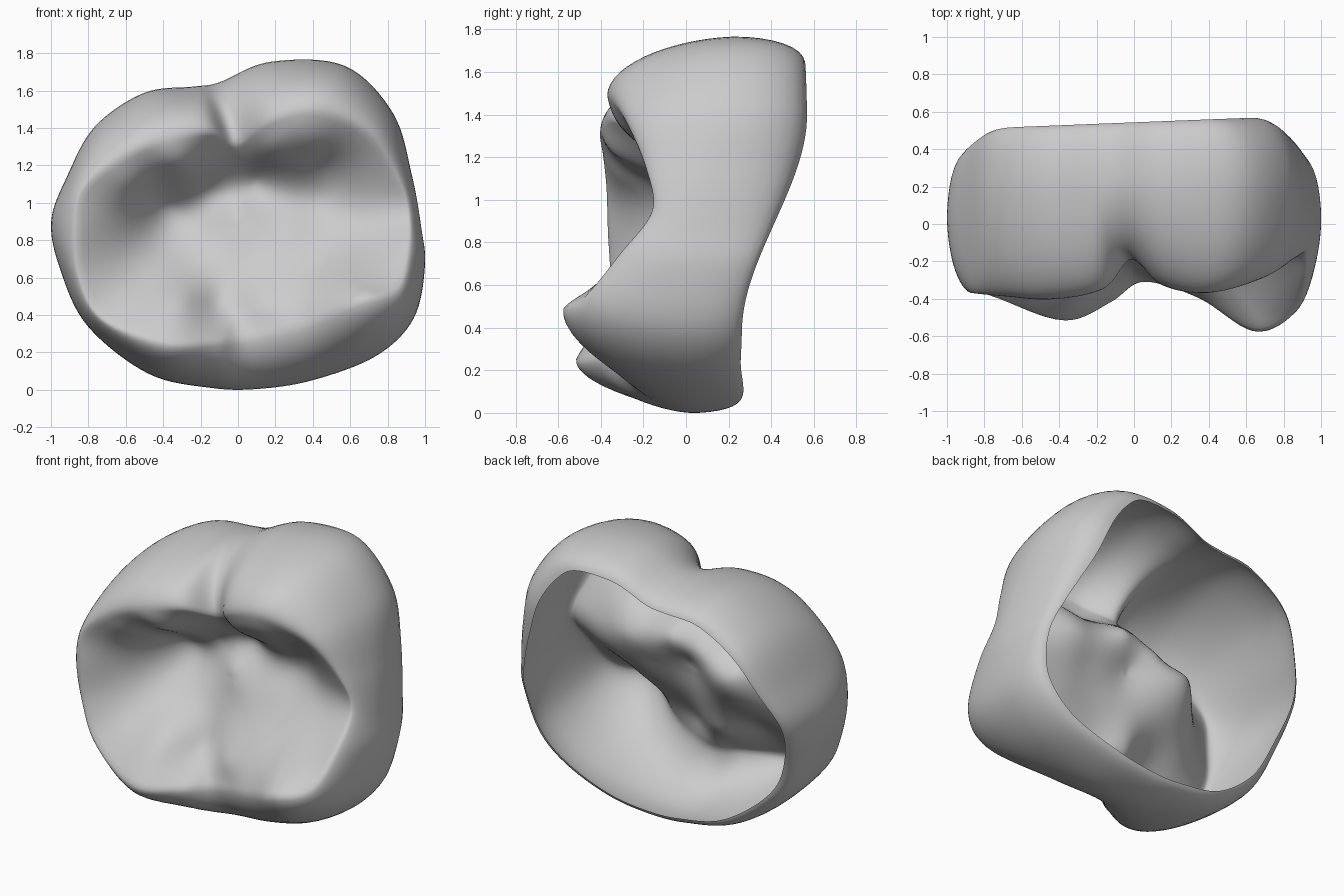
import bpy
from math import sin, cos, pi, log
from mathutils import Vector

if "Cube" in bpy.data.objects:
    bpy.data.objects.remove(bpy.data.objects["Cube"])

CX, CZ = 0.0, 0.87          # axis of the crown, running along y
SUB = 8                     # samples between stations

# widest contour of the crown, counter-clockwise in front view (x, z)
equator = [(.98, .87), (.93, 1.15), (.83, 1.48), (.57, 1.735), (.17, 1.755),
           (-.1, 1.645), (-.24, 1.622), (-.5, 1.59), (-.765, 1.41), (-.915, 1.14),
           (-1, .9), (-.95, .64), (-.805, .34), (-.48, .085), (-.15, .01),
           (.1, .003), (.4, .05), (.74, .18), (.94, .38), (1, .66)]

# crest of the cusps and marginal ridges, same stations (x, y, z)
crest = [(.91, -.16, .95), (.84, -.19, 1.15), (.68, -.29, 1.38), (.4, -.37, 1.49),
         (.15, -.33, 1.43), (-.01, -.19, 1.31), (-.16, -.35, 1.38), (-.45, -.405, 1.32),
         (-.68, -.39, 1.2), (-.84, -.375, 1.05), (-.86, -.37, .85), (-.84, -.36, .6),
         (-.72, -.4, .38), (-.37, -.52, .25), (-.12, -.42, .26), (.05, -.31, .28),
         (.35, -.4, .35), (.64, -.58, .48), (.85, -.48, .54), (.91, -.31, .75)]

# chewing surface: fossae, grooves and inner cusp slopes (x, y, z)
fossa = [(.4, -.29, 1.33), (.47, -.1, 1.2), (.43, .01, 1.02), (.17, -.25, 1.29),
         (0, -.13, 1.25), (.1, .03, 1.12), (-.15, .01, 1.07), (-.4, .0, 1.0),
         (-.3, -.31, 1.2), (-.55, -.3, 1.1), (-.6, -.19, .9), (-.4, -.02, .8),
         (-.5, -.25, .56), (-.3, -.34, .48), (-.11, -.2, .46), (-.15, -.06, .75),
         (0, -.05, .93), (.1, -.12, .72), (.12, -.29, .45), (.3, -.06, .86),
         (.45, -.22, .65), (.62, -.43, .58), (.7, -.13, .85), (.65, -.1, 1.1)]


def closed_spline(pts):
    """Sample a closed Catmull-Rom curve through the points."""
    pts = [Vector(p) for p in pts]
    n, out = len(pts), []
    for i in range(n):
        a, b, c, d = (pts[(i + k) % n] for k in (-1, 0, 1, 2))
        for s in range(SUB):
            t = s / SUB
            out.append(0.5 * (2 * b + (c - a) * t + (2 * a - 5 * b + 4 * c - d) * t * t
                              + (3 * b - a - 3 * c + d) * t ** 3))
    return out


def kernel(x, z, p):
    r2 = (x - p[0]) ** 2 + (z - p[2]) ** 2
    return r2 * log(r2) if r2 > 1e-10 else 0.0


def thin_plate(pts):
    """Return a smooth height function y(x, z) through the points."""
    n = len(pts)
    m = [[kernel(p[0], p[2], q) for q in pts] + [1, p[0], p[2], p[1]] for p in pts]
    for f in (lambda p: 1, lambda p: p[0], lambda p: p[2]):
        m.append([f(p) for p in pts] + [0, 0, 0, 0])
    size = n + 3
    for i in range(size):
        k = max(range(i, size), key=lambda r: abs(m[r][i]))
        m[i], m[k] = m[k], m[i]
        for r in range(size):
            if r != i and m[r][i]:
                f = m[r][i] / m[i][i]
                m[r] = [u - f * v for u, v in zip(m[r], m[i])]
    w = [m[i][size] / m[i][i] for i in range(size)]
    return lambda x, z: (sum(w[i] * kernel(x, z, pts[i]) for i in range(n))
                         + w[n] + w[n + 1] * x + w[n + 2] * z)


def smoothstep(a, b, v):
    t = min(1, max(0, (v - a) / (b - a)))
    return t * t * (3 - 2 * t)


height = thin_plate(crest + fossa)
eq = closed_spline([(x, 0.02 + 0.2 * smoothstep(.8, 1.7, z), z) for x, z in equator])
top = closed_spline(crest)
# open back edge: inset from the widest contour, further back on the upper side
rim = []
for e in eq:
    z = CZ + (.865 if e.z > CZ else .915) * (e.z - CZ)
    pinch = .16 * smoothstep(.6, 1.4, z) * smoothstep(.2, .7, e.x)
    x = (.915 - pinch) * e.x
    y = .23 + .315 * smoothstep(.4, 1.4, z) + .04 * x + .03 * smoothstep(.25, .08, z)
    rim.append(Vector((x, y, z)))

rings = []
# neck: from the open back edge to the widest contour
for k in range(8):
    a = (1 - k / 8) * pi / 2
    u = .6 * (1 - cos(a)) + .4 * (1 - k / 8) ** 2
    rings.append([Vector((e.x + (r.x - e.x) * u, e.y + (r.y - e.y) * sin(a),
                          e.z + (r.z - e.z) * u)) for e, r in zip(eq, rim)])
# outer wall: rounded from the widest contour to the crest
for k in range(14):
    a = k / 14 * pi / 2
    u, v = .85 * (1 - cos(a)) + .15 * k / 14, sin(a)
    rings.append([Vector((e.x + (c.x - e.x) * u, e.y + (c.y - e.y) * v,
                          e.z + (c.z - e.z) * u)) for e, c in zip(eq, top)])
# chewing surface: shrinking rings draped over the height function
fix = [c.y - height(c.x, c.z) for c in top]
STEPS = 26
for k in range(STEPS):
    s = 1 - k / STEPS
    ring = []
    for c, d in zip(top, fix):
        x, z = CX + (c.x - CX) * s, CZ + (c.z - CZ) * s
        ring.append(Vector((x, height(x, z) + d * s ** 6, z)))
    rings.append(ring)

n = len(eq)
verts = [p for ring in rings for p in ring] + [Vector((CX, height(CX, CZ), CZ))]
faces = [(i * n + j, i * n + (j + 1) % n, (i + 1) * n + (j + 1) % n, (i + 1) * n + j)
         for i in range(len(rings) - 1) for j in range(n)]
last = (len(rings) - 1) * n
faces += [(last + j, last + (j + 1) % n, len(verts) - 1) for j in range(n)]

# tooth crown shell, open at the back
mesh = bpy.data.meshes.new("tooth_crown")
mesh.from_pydata(verts, [], faces)
mesh.polygons.foreach_set("use_smooth", [True] * len(mesh.polygons))
mesh.update()
crown = bpy.data.objects.new("tooth_crown", mesh)
bpy.context.collection.objects.link(crown)
soften = crown.modifiers.new("soften", 'SMOOTH')
soften.factor = 0.5
soften.iterations = 3
